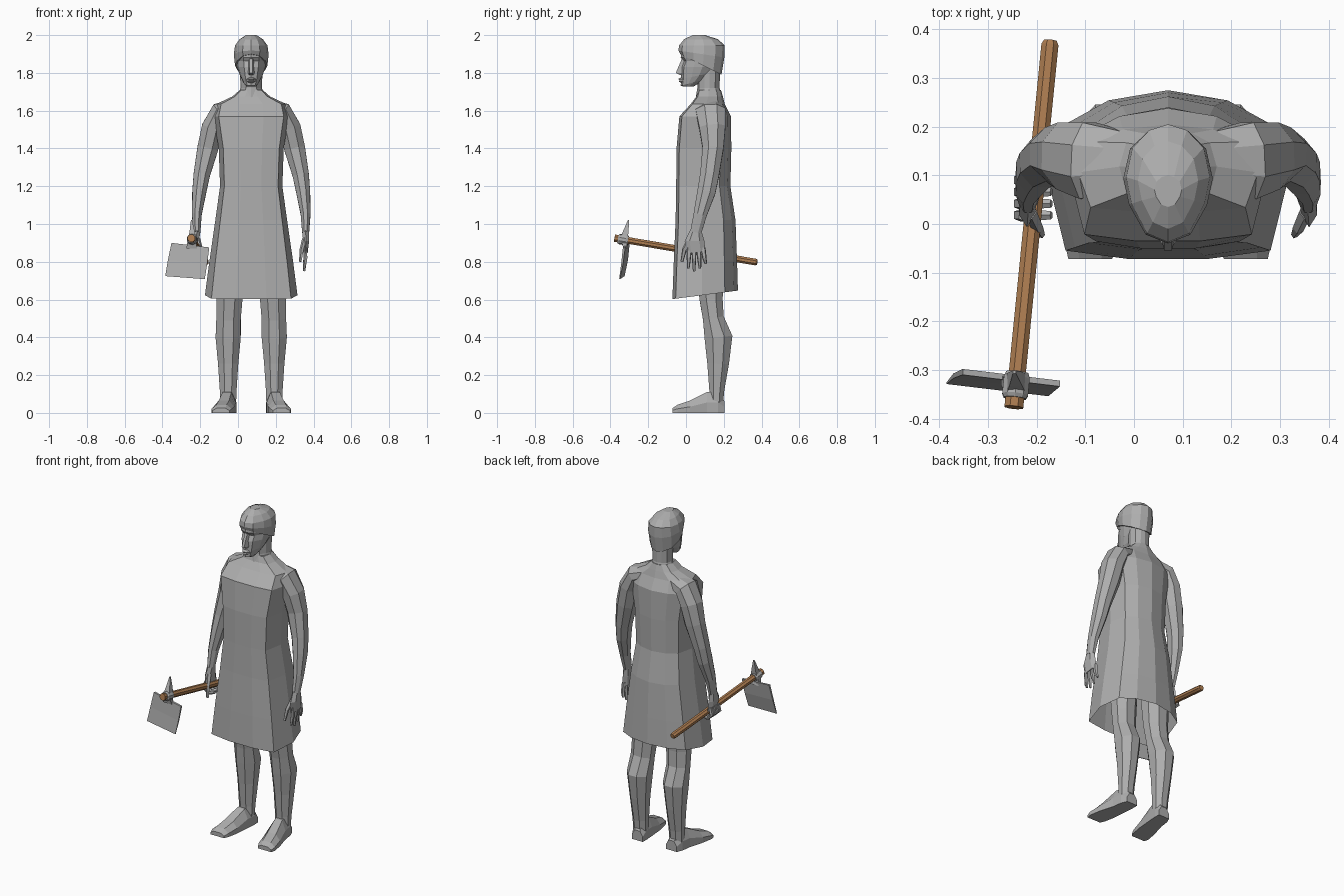
import bpy, bmesh, math
from mathutils import Vector

CX = 0.07  # the figure's own centre line


def material(name, rgb):
    m = bpy.data.materials.new(name)
    m.diffuse_color = (*rgb, 1)
    return m


GREY = material("plain grey", (0.42, 0.42, 0.42))
WOOD = material("brown wood", (0.41, 0.2, 0.08))


def loft(name, rings, mat=GREY, start=True, end=True, side=1, cx=CX):
    """Skin a list of equal-length point rings; side=-1 mirrors across the body."""
    bm = bmesh.new()
    vs = [[bm.verts.new((cx + side * p[0], p[1], p[2])) for p in r] for r in rings]
    n = len(vs[0])
    for a, b in zip(vs, vs[1:]):
        for i in range(n):
            j = (i + 1) % n
            bm.faces.new((a[i], a[j], b[j], b[i]))
    if start:
        bm.faces.new(vs[0])
    if end:
        bm.faces.new(vs[-1])
    bmesh.ops.recalc_face_normals(bm, faces=bm.faces)
    me = bpy.data.meshes.new(name)
    bm.to_mesh(me)
    bm.free()
    me.materials.append(mat)
    ob = bpy.data.objects.new(name, me)
    bpy.context.collection.objects.link(ob)
    return ob


def full(half):
    """Mirror a half section (front to back) into a closed one."""
    return half + [(-u, v) for u, v in reversed(half) if u > 0]


def level(section, z, rx, yf, yb, tilt=0):
    m, h = (yf + yb) / 2, (yb - yf) / 2
    return [(u * rx, m + v * h, z + tilt * v * h) for u, v in section]


def tube(name, path, n=8, mat=GREY, side=1, cx=CX, ref=(0, 1, 0)):
    """Path rows: x, y, z, radius across, radius along ref."""
    pts = [Vector(p[:3]) for p in path]
    rings = []
    for i, p in enumerate(path):
        t = (pts[min(i + 1, len(pts) - 1)] - pts[max(i - 1, 0)]).normalized()
        a = t.cross(Vector(ref)).normalized()
        b = a.cross(t)
        rings.append([])
        for k in range(n):
            w = 2 * math.pi * (k + 0.5) / n
            rings[-1].append(pts[i] + a * math.cos(w) * p[3] + b * math.sin(w) * p[4])
    return loft(name, rings, mat, side=side, cx=cx)


# Tunic with flat front panels, open at the hem
body = full([(0.33, -1), (0.86, -0.9), (1, -0.1), (0.86, 0.6), (0.5, 0.88), (0, 1)])
loft("tunic", [level(body, *r) for r in (
    (0.625, 0.245, -0.072, 0.275, 0.13),
    (0.8, 0.222, -0.065, 0.27, 0.05),
    (1.02, 0.19, -0.055, 0.262),
    (1.2, 0.165, -0.052, 0.235),
    (1.4, 0.172, -0.05, 0.24),
    (1.57, 0.2, -0.035, 0.238),
    (1.635, 0.185, 0.025, 0.205),
    (1.675, 0.1, 0.055, 0.195),
    (1.71, 0.06, 0.065, 0.185))], start=False)

# Neck and head
oval = full([(0, -1), (0.5, -0.85), (0.87, -0.35), (1, 0.1), (0.85, 0.6), (0.45, 0.9), (0, 1)])
loft("neck", [level(oval, *r) for r in (
    (1.66, 0.075, 0.05, 0.195), (1.72, 0.057, 0.06, 0.178), (1.83, 0.06, 0.06, 0.18))])
loft("head", [level(oval, *r) for r in (
    (1.728, 0.026, -0.015, 0.04),
    (1.748, 0.042, -0.028, 0.1, 0.25),
    (1.785, 0.06, -0.027, 0.15, 0.2),
    (1.83, 0.075, -0.027, 0.18),
    (1.862, 0.08, -0.014, 0.185),
    (1.882, 0.083, -0.028, 0.188),
    (1.93, 0.08, -0.025, 0.19))])

# Hair cap, lower at the back
loft("hair", [level(oval, *r) for r in (
    (1.845, 0.086, -0.03, 0.188, -0.5),
    (1.9, 0.092, -0.04, 0.203, -0.15),
    (1.945, 0.086, -0.037, 0.205),
    (1.978, 0.062, -0.01, 0.17),
    (2.0, 0.028, 0.035, 0.1))])

# Nose and mouth
loft("nose", [[(-0.008, y, z), (0.008, y, z), (w, -0.01, z), (-w, -0.01, z)]
              for y, z, w in ((-0.022, 1.875, 0.012), (-0.054, 1.8, 0.02), (-0.03, 1.788, 0.016))])
loft("mouth", [[(-w, y + 0.02, z), (-w / 2, y, z), (w / 2, y, z), (w, y + 0.02, z)]
               for y, z, w in ((-0.028, 1.775, 0.016), (-0.042, 1.768, 0.024),
                               (-0.034, 1.76, 0.026), (-0.04, 1.754, 0.022), (-0.025, 1.747, 0.016))])

foot = [(-1, 0), (1, 0), (1, 0.5), (0.5, 1), (-0.5, 1), (-1, 0.5)]
for s, label in ((1, "left"), (-1, "right")):
    # Arms
    tube(label + "_arm", [
        (0.07, 0.13, 1.63, 0.04, 0.06),
        (0.165, 0.13, 1.595, 0.055, 0.085),
        (0.205, 0.14, 1.51, 0.062, 0.075),
        (0.23, 0.143, 1.4, 0.06, 0.06),
        (0.262, 0.125, 1.26, 0.047, 0.054),
        (0.275, 0.108, 1.17, 0.04, 0.052),
        (0.288, 0.075, 1.05, 0.028, 0.038),
        (0.288, 0.052, 0.955, 0.02, 0.032)], side=s)
    # Hand: the left one hangs open, the right one grips the handle
    tube(label + "_palm", [
        (0.288, 0.053, 0.96, 0.019, 0.032),
        (0.29, 0.045, 0.91, 0.019, 0.052),
        (0.286, 0.053, 0.85, 0.015, 0.05)], n=6, side=s)
    for i in range(4):
        y0 = 0.018 + 0.024 * i
        if s > 0:
            yt, zt = 0.012 + 0.031 * i, (0.765, 0.75, 0.765, 0.79)[i]
            path = [(0.286, y0, 0.875, 0.011, 0.014),
                    (0.288, (y0 + yt) / 2, 0.82, 0.011, 0.012),
                    (0.28, yt, zt, 0.007, 0.007)]
        else:
            path = [(0.298, y0, 0.875, 0.011, 0.013),
                    (0.308, y0, 0.835, 0.011, 0.013),
                    (0.28, y0, 0.808, 0.011, 0.012),
                    (0.24, y0, 0.822, 0.008, 0.009)]
        tube(f"{label}_finger_{i + 1}", path, n=5, side=s)
    tube(label + "_thumb", [
        (0.282, 0.025, 0.92, 0.013, 0.018),
        (0.268, -0.008, 0.865, 0.012, 0.013),
        (0.26, -0.022, 0.8, 0.007, 0.008)], n=5, side=s)
    # Legs
    tube(label + "_leg", [
        (0.112, 0.125, 0.86, 0.085, 0.09),
        (0.115, 0.133, 0.6, 0.074, 0.066),
        (0.12, 0.145, 0.5, 0.07, 0.06),
        (0.122, 0.172, 0.4, 0.072, 0.08),
        (0.122, 0.17, 0.26, 0.058, 0.062),
        (0.122, 0.163, 0.12, 0.048, 0.043),
        (0.122, 0.16, 0.04, 0.045, 0.038)], side=s)
    # Feet, turned slightly outward
    loft(label + "_foot", [[(x + u * w, y, v * h) for u, v in foot] for x, y, w, h in (
        (0.115, 0.205, 0.036, 0.06), (0.122, 0.17, 0.044, 0.11), (0.128, 0.11, 0.046, 0.11),
        (0.145, 0.02, 0.055, 0.065), (0.157, -0.045, 0.054, 0.043), (0.16, -0.072, 0.045, 0.025))], side=s)

# Wooden tool handle through the right hand
back, front = Vector((-0.172, 0.377, 0.797)), Vector((-0.247, -0.377, 0.925))


def along(t, r):
    return (*back.lerp(front, t), r, r)


tube("handle", [along(0, 0.014), along(0.012, 0.019), along(0.9, 0.019),
                along(0.96, 0.021), along(1, 0.021)], mat=WOOD, cx=0, ref=(0, 0, 1))

# Metal collar, spike and broad blade
tube("collar", [along(0.905, 0.024), along(0.92, 0.028), along(0.965, 0.028), along(0.975, 0.024)],
     n=10, cx=0, ref=(0, 0, 1))
loft("spike", [[(x - w, y - d, z), (x + w, y - d, z), (x + w, y + d, z), (x - w, y + d, z)]
               for x, y, z, w, d in ((-0.242, -0.328, 0.925, 0.02, 0.02),
                                     (-0.243, -0.318, 0.965, 0.013, 0.014),
                                     (-0.246, -0.304, 1.022, 0.003, 0.003))], cx=0)
loft("blade", [[(xl, yl - d, zl), (xr, yr - d, zr), (xr, yr + d, zr), (xl, yl + d, zl)]
               for xl, yl, zl, xr, yr, zr, d in (
                   (-0.352, -0.304, 0.9, -0.152, -0.328, 0.876, 0.006),
                   (-0.371, -0.312, 0.81, -0.163, -0.338, 0.79, 0.005),
                   (-0.385, -0.327, 0.724, -0.176, -0.352, 0.708, 0.002))], cx=0)
loft("blade_neck", [[(-0.245 - w, y - 0.012, z), (-0.245 + w, y - 0.012, z),
                     (-0.245 + w, y + 0.012, z), (-0.245 - w, y + 0.012, z)]
                    for w, y, z in ((0.022, -0.33, 0.915), (0.028, -0.32, 0.87))], cx=0)
